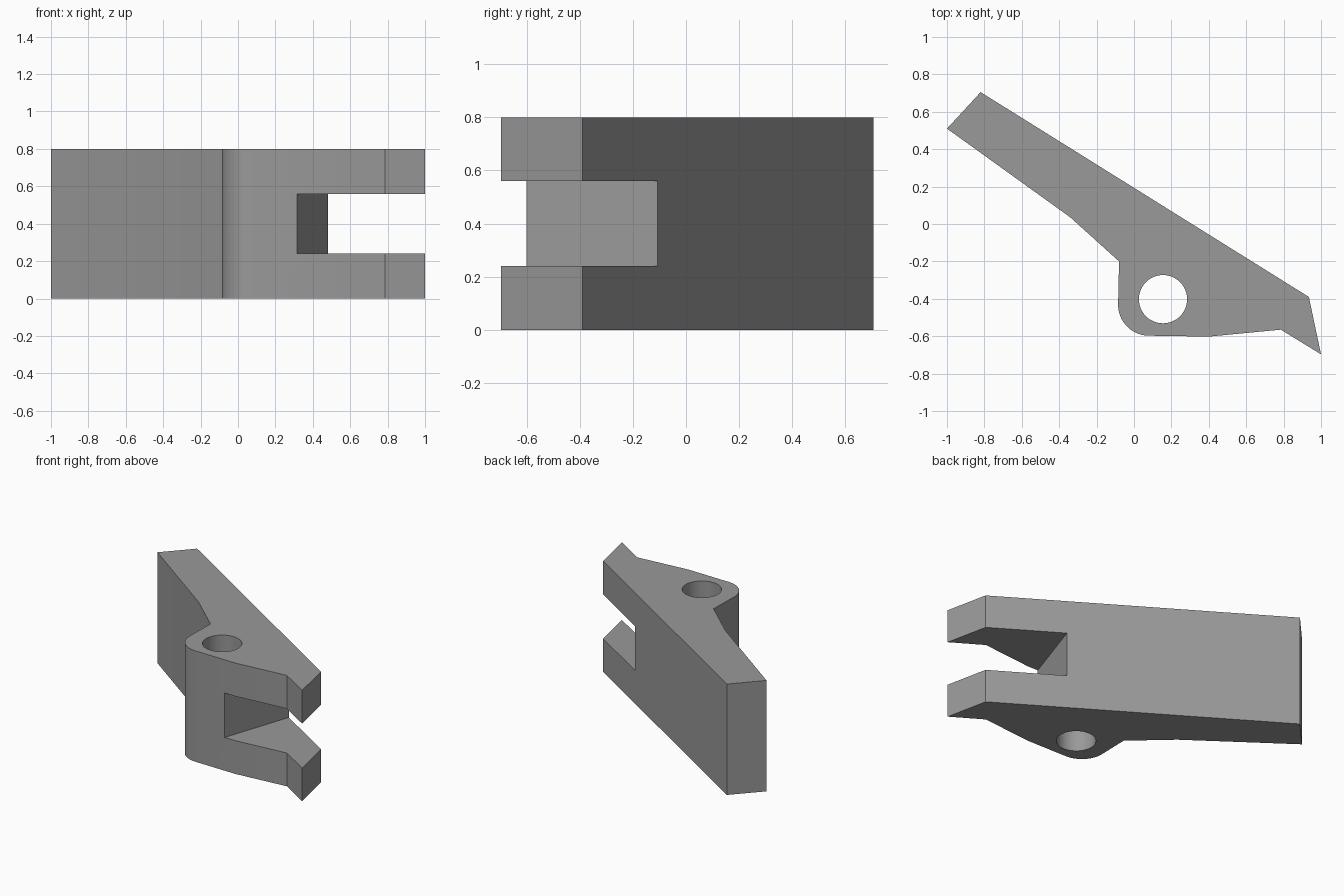
import bpy, bmesh, math

if "Cube" in bpy.data.objects:
    bpy.data.objects.remove(bpy.data.objects["Cube"])

grey = bpy.data.materials.new("mid grey")
grey.diffuse_color = (0.32, 0.32, 0.32, 1)
grey.use_nodes = True
grey.node_tree.nodes["Principled BSDF"].inputs["Base Color"].default_value = grey.diffuse_color


def prism(name, outline, z0, z1):
    """Extrude a flat outline from z0 up to z1."""
    bm = bmesh.new()
    base = bm.faces.new([bm.verts.new((x, y, z0)) for x, y in outline])
    top = bmesh.ops.extrude_face_region(bm, geom=[base])["geom"]
    bmesh.ops.translate(bm, vec=(0, 0, z1 - z0),
                        verts=[v for v in top if isinstance(v, bmesh.types.BMVert)])
    bmesh.ops.recalc_face_normals(bm, faces=bm.faces)
    mesh = bpy.data.meshes.new(name)
    bm.to_mesh(mesh)
    bm.free()
    mesh.materials.append(grey)
    obj = bpy.data.objects.new(name, mesh)
    bpy.context.collection.objects.link(obj)
    return obj


def arc(cx, cy, r, start, end, steps):
    angles = [math.radians(start + (end - start) * i / steps) for i in range(steps + 1)]
    return [(cx + r * math.cos(a), cy + r * math.sin(a)) for a in angles]


# Lever body: long paddle, rounded pivot lug and hooked tip
outline = [(-1, 0.51), (-0.34, 0.035), (-0.08, -0.2)]
outline += arc(0.08, -0.432, 0.165, 180, 270, 14)
outline += [(0.4, -0.602), (0.785, -0.565), (1, -0.697), (0.935, -0.39), (-0.82, 0.705)]
lever = prism("lever_body", outline, 0, 0.8)

# Cutters: pivot hole and the slot that splits the tip into two prongs
hole = prism("pivot_hole_cutter", arc(0.155, -0.402, 0.129, 0, 352.5, 47), -0.2, 1)
slot = prism("tip_slot_cutter", [(0.214, -0.9), (1.3, -0.9), (1.3, 0.1), (0.55, 0.1)], 0.24, 0.56)

bpy.context.view_layer.objects.active = lever
for cutter in (hole, slot):
    cutter.hide_render = True
    mod = lever.modifiers.new(cutter.name, "BOOLEAN")
    mod.operation = "DIFFERENCE"
    mod.solver = "EXACT"
    mod.object = cutter
    bpy.ops.object.modifier_apply(modifier=mod.name)
    bpy.data.objects.remove(cutter)

# Smooth only the round surfaces
bpy.ops.object.select_all(action="DESELECT")
lever.select_set(True)
bpy.ops.object.shade_smooth_by_angle(angle=math.radians(20))
